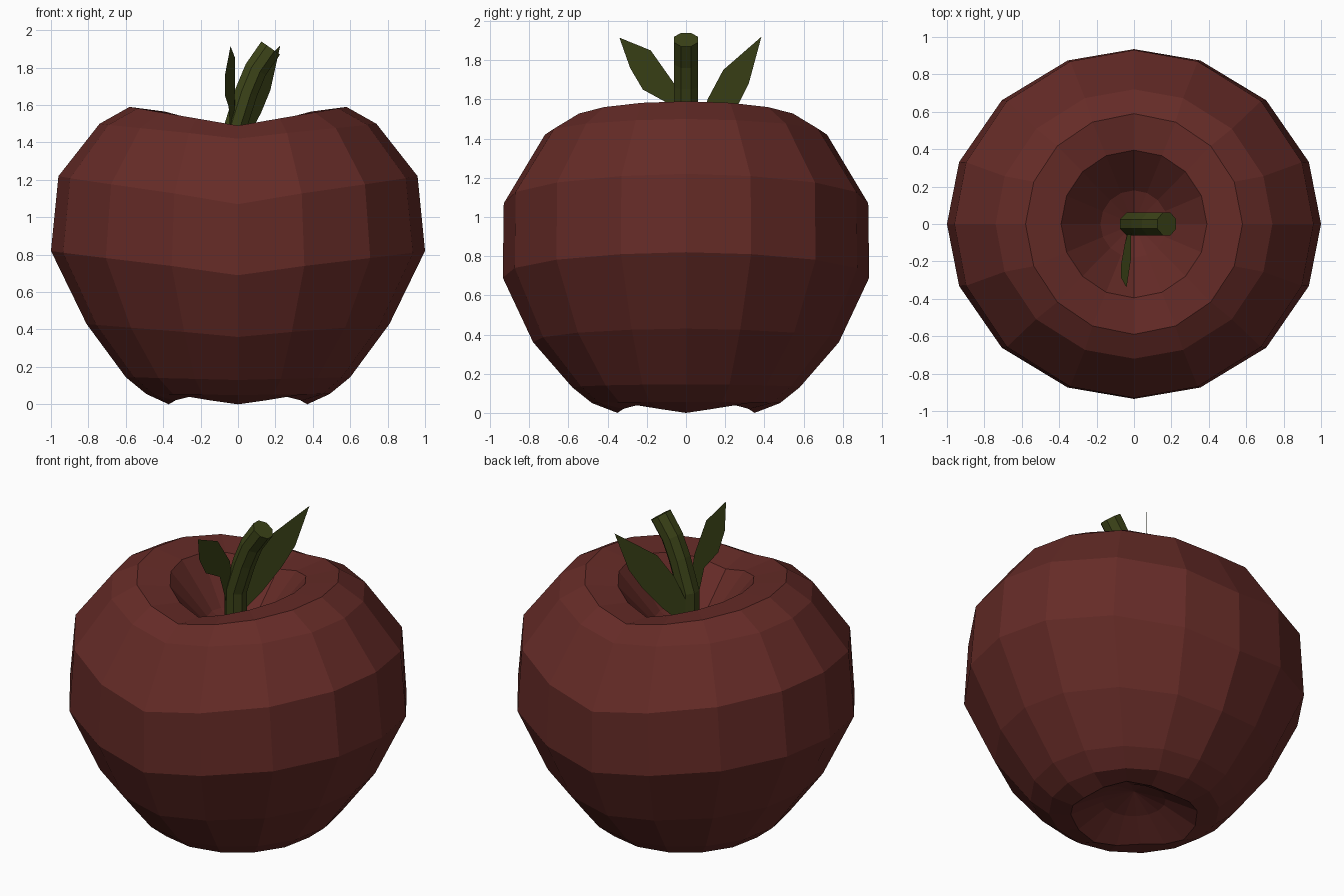
import bpy, bmesh
from math import sin, cos, pi, atan2
from mathutils import Vector

if "Cube" in bpy.data.objects:
    bpy.data.objects.remove(bpy.data.objects["Cube"])


def material(name, color):
    m = bpy.data.materials.new(name)
    m.diffuse_color = (*color, 1)
    m.use_nodes = True
    m.node_tree.nodes["Principled BSDF"].inputs["Base Color"].default_value = m.diffuse_color
    return m


RED = material("apple_red", (0.13, 0.024, 0.02))
GREEN = material("leaf_green", (0.045, 0.057, 0.009))


def finish(name, bm, mat, closed=True):
    if closed:
        bmesh.ops.recalc_face_normals(bm, faces=bm.faces)
    mesh = bpy.data.meshes.new(name)
    bm.to_mesh(mesh)
    bm.free()
    mesh.materials.append(mat)
    obj = bpy.data.objects.new(name, mesh)
    bpy.context.collection.objects.link(obj)
    return obj


def loft(bm, rings):
    for a, b in zip(rings, rings[1:]):
        n = len(a)
        for i in range(n):
            j = (i + 1) % n
            bm.faces.new((a[i], a[j], b[j], b[i]))


def fan(bm, ring, tip):
    v = bm.verts.new(tip)
    for i in range(len(ring)):
        bm.faces.new((ring[i], ring[(i + 1) % len(ring)], v))


# Apple body: rings of (x radius, y radius, z at the sides, z at front/back, lobe depth)
SIDES = 16
PROFILE = [
    (0.18, 0.18, 0.12, 0.12, 0), (0.37, 0.35, 0.02, 0.02, 0.02),
    (0.49, 0.48, 0.055, 0.05, 0), (0.60, 0.58, 0.145, 0.13, 0),
    (0.81, 0.78, 0.43, 0.36, 0), (1.00, 0.935, 0.82, 0.69, 0),
    (0.96, 0.93, 1.22, 1.07, 0), (0.74, 0.72, 1.50, 1.42, 0),
    (0.58, 0.59, 1.59, 1.49, 0), (0.39, 0.395, 1.565, 1.46, 0),
    (0.18, 0.18, 1.30, 1.25, 0),
]
bm = bmesh.new()
rings = []
for rx, ry, zx, zy, lobe in PROFILE:
    ring = []
    for i in range(SIDES):
        t = 2 * pi * i / SIDES
        a = t - (0.03 * sin(4 * t) if rx > 0.7 else 0)
        z = zx + (zy - zx) * (1 - abs(cos(t))) - lobe * cos(4 * t)
        ring.append(bm.verts.new((rx * cos(a), ry * sin(a), z)))
    rings.append(ring)
loft(bm, rings)
fan(bm, rings[0], (0, 0, 0.18))
fan(bm, rings[-1], (0, 0, 1.18))
finish("apple_body", bm, RED)

# Stem: octagonal tube bending to +x
PATH = [(-0.015, 1.17), (-0.015, 1.48), (0.045, 1.67), (0.095, 1.79), (0.175, 1.905)]
bm = bmesh.new()
rings = []
for k, (x, z) in enumerate(PATH):
    x0, z0 = PATH[max(k - 1, 0)]
    x1, z1 = PATH[min(k + 1, len(PATH) - 1)]
    side = Vector((z1 - z0, 0, x0 - x1)).normalized()
    rings.append([bm.verts.new(Vector((x, 0, z)) + 0.066 * (
        side * cos(a) + Vector((0, 1, 0)) * sin(a)))
        for a in [(i + 0.5) * pi / 4 for i in range(8)]])
loft(bm, rings)
bm.faces.new(rings[0])
bm.faces.new(rings[-1])
finish("stem", bm, GREEN)


# Leaves: thin flat blades
def leaf(name, points):
    bm = bmesh.new()
    bm.faces.new([bm.verts.new(p) for p in points])
    finish(name, bm, GREEN, False)


leaf("back_leaf", [(-0.04 + 0.82 * (y - 0.06), y, z) for y, z in (
    (0.385, 1.92), (0.19, 1.75), (0.11, 1.60), (0.05, 1.42), (0.03, 1.25),
    (0.17, 1.42), (0.26, 1.56), (0.32, 1.68))])
leaf("front_leaf", [
    (-0.04, -0.34, 1.915), (-0.015, -0.18, 1.85), (-0.015, -0.06, 1.68),
    (-0.02, 0.0, 1.45), (-0.03, -0.02, 1.27), (-0.05, -0.11, 1.59),
    (-0.07, -0.22, 1.65), (-0.07, -0.285, 1.76)])
